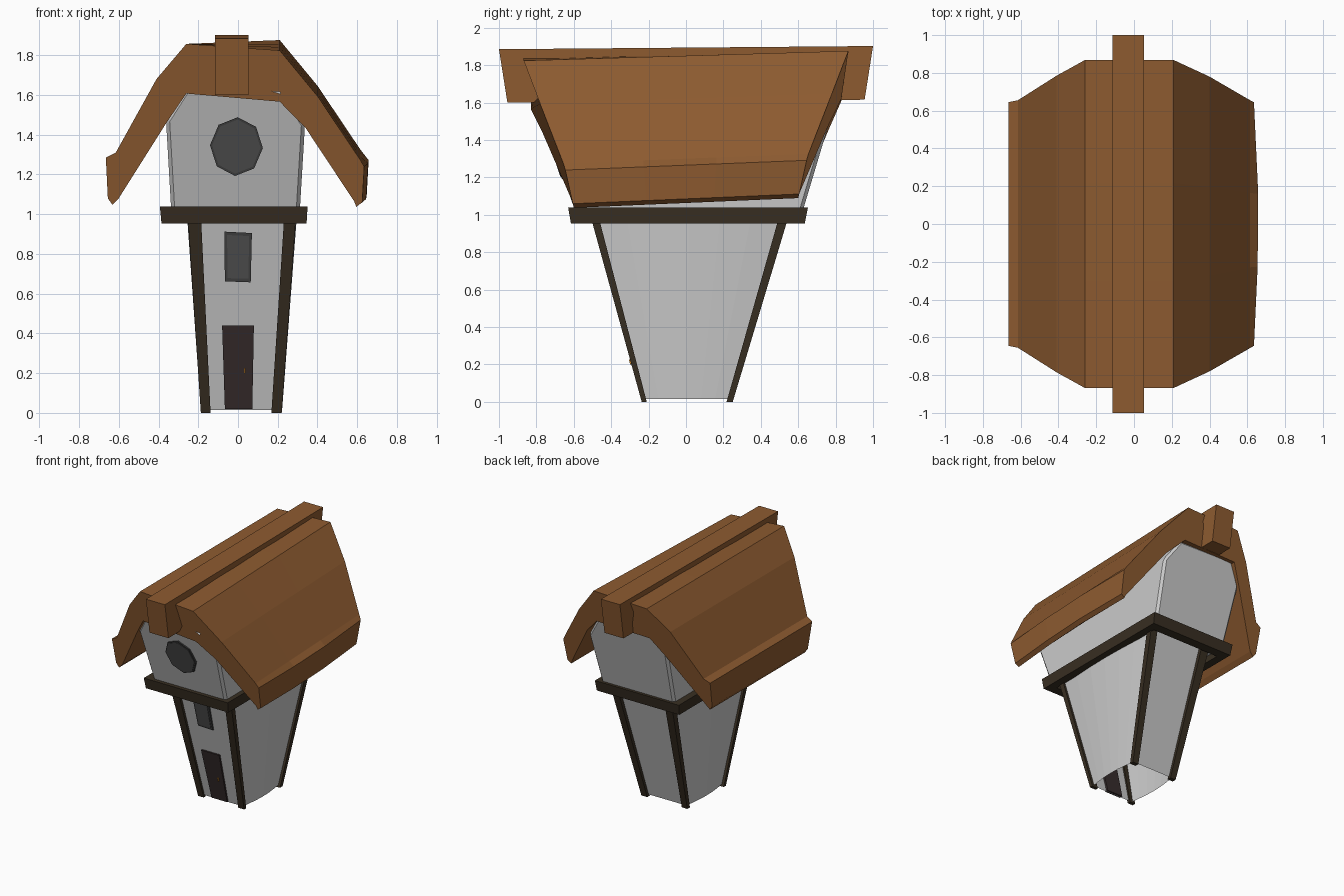
import bpy, bmesh, math

if "Cube" in bpy.data.objects:
    bpy.data.objects.remove(bpy.data.objects["Cube"])


def material(name, rgb):
    m = bpy.data.materials.new(name)
    m.diffuse_color = (*rgb, 1)
    m.use_nodes = True
    m.node_tree.nodes["Principled BSDF"].inputs["Base Color"].default_value = m.diffuse_color
    return m


WOOD = material("roof_wood", (0.27, 0.105, 0.03))
BEAM = material("dark_beam", (0.04, 0.028, 0.016))
DOOR = material("door_wood", (0.04, 0.027, 0.027))
RIM = material("window_rim", (0.06, 0.06, 0.06))
GLASS = material("window_glass", (0.09, 0.09, 0.09))
BRASS = material("brass", (0.6, 0.25, 0.03))


def loft(name, sections, mat=None, caps=True):
    """Skin a list of closed rings with equal point counts."""
    bm = bmesh.new()
    rings = [[bm.verts.new(p) for p in s] for s in sections]
    n = len(rings[0])
    for a, b in zip(rings, rings[1:]):
        for i in range(n):
            j = (i + 1) % n
            bm.faces.new((a[i], a[j], b[j], b[i]))
    if caps:
        bm.faces.new(rings[0])
        bm.faces.new(rings[-1])
    bmesh.ops.recalc_face_normals(bm, faces=bm.faces)
    me = bpy.data.meshes.new(name)
    bm.to_mesh(me)
    bm.free()
    ob = bpy.data.objects.new(name, me)
    bpy.context.collection.objects.link(ob)
    if mat:
        me.materials.append(mat)
    return ob


def rect(x0, x1, y0, y1, z):
    return [(x0, y0, z), (x1, y0, z), (x1, y1, z), (x0, y1, z)]


def mix(a, b, t):
    return a + (b - a) * t


# Tower shell: flat front and back, side walls bowed outward, open underneath
def tower_ring(x0, x1, y0, y1, z, bow=0.022):
    ring = []
    for i in range(7):
        t = i / 6
        ring.append((x1 + bow * math.sin(math.pi * t), mix(y0, y1, t), z))
    for i in range(7):
        t = i / 6
        ring.append((x0 - bow * math.sin(math.pi * t), mix(y1, y0, t), z))
    return ring


loft("tower_wall", [tower_ring(-0.165, 0.2, -0.225, 0.232, 0.015),
                    tower_ring(-0.235, 0.275, -0.49, 0.52, 1.0)], caps=False)

# Leaning corner posts
for side, xb, xt in (("left", (-0.187, -0.138), (-0.252, -0.186)),
                     ("right", (0.168, 0.22), (0.232, 0.291))):
    for end, yb, yt in (("front", (-0.237, -0.21), (-0.507, -0.465)),
                        ("back", (0.217, 0.25), (0.495, 0.545))):
        loft(f"{end}_{side}_post", [rect(*xb, *yb, 0.0), rect(*xt, *yt, 0.98)], BEAM)

# Belt of four beams between tower and loft
for name, b, t in (
        ("front_belt", (-0.385, 0.345, -0.615, -0.545), (-0.393, 0.35, -0.63, -0.545)),
        ("back_belt", (-0.385, 0.345, 0.56, 0.635), (-0.393, 0.35, 0.56, 0.652)),
        ("left_belt", (-0.385, -0.32, -0.56, 0.58), (-0.393, -0.32, -0.56, 0.58)),
        ("right_belt", (0.28, 0.345, -0.56, 0.58), (0.28, 0.35, -0.56, 0.58))):
    loft(name, [rect(*b, 0.953), rect(*t, 1.038)], BEAM)


# Upper room, flaring forward and back
upper = [(-0.335, 1.0), (0.31, 1.0), (0.337, 1.45), (0.225, 1.62), (-0.26, 1.63), (-0.362, 1.47)]


def room_front(z):
    return -(0.6 + 0.34 * (z - 1.04))


room = loft("upper_room", [[(x, room_front(z), z) for x, z in upper],
                           [(x, 0.63 + 0.3 * (z - 1.04), z) for x, z in upper]])
bev = room.modifiers.new("corners", "BEVEL")
bev.width = 0.018
bev.segments = 1

# Roof shell: (x, z, half depth) around the profile, outer side then inner side
profile = [(-0.26, 1.857, 0.868), (-0.41, 1.68, 0.785), (-0.615, 1.31, 0.655),
           (-0.665, 1.285, 0.645), (-0.655, 1.08, 0.605), (-0.632, 1.047, 0.6),
           (-0.60, 1.08, 0.605), (-0.36, 1.46, 0.765), (-0.26, 1.607, 0.83),
           (0.21, 1.592, 0.83), (0.34, 1.46, 0.765), (0.585, 1.09, 0.605),
           (0.625, 1.063, 0.6), (0.655, 1.085, 0.605), (0.665, 1.265, 0.645),
           (0.615, 1.3, 0.655), (0.40, 1.62, 0.78), (0.21, 1.85, 0.868)]


def roof_section(s):
    # right slope rises slightly toward the back, its eave bows out mid-length
    return [(x - (0.03 * abs(s) if x > 0.62 else 0), y * s,
             z + (0.026 * s if x > 0 else 0)) for x, z, y in profile]


loft("roof", [roof_section(s) for s in (-1, -0.35, 0.25, 1)], WOOD)

# Ridge beam with slanted ends
loft("ridge_beam", [[(-0.115, -0.955, 1.6), (0.053, -0.955, 1.6),
                     (0.053, 0.955, 1.615), (-0.115, 0.955, 1.615)],
                    [(-0.115, -1, 1.885), (0.053, -1, 1.885),
                     (0.053, 1, 1.902), (-0.115, 1, 1.902)]], WOOD)


# Door and windows laid on the sloping front walls
def tower_front(z):
    return -(0.221 + 0.269 * z)


def panel(name, pts, wall, out, mat):
    return loft(name, [[(x, wall(z) - out, z) for x, z in pts],
                       [(x, wall(z) + 0.015, z) for x, z in pts]], mat)


def octagon(r):
    return [(-0.008 + 0.9 * r * math.sin(i * math.pi / 4 + 0.05),
             1.34 + r * math.cos(i * math.pi / 4 + 0.05)) for i in range(8)]


panel("door", [(-0.066, 0.02), (0.072, 0.02), (0.08, 0.44), (-0.08, 0.44)],
      tower_front, 0.014, DOOR)
panel("door_handle", [(0.029, 0.198), (0.037, 0.198), (0.037, 0.226), (0.029, 0.226)],
      tower_front, 0.024, BRASS)
panel("window_frame", [(-0.066, 0.662), (0.064, 0.657), (0.07, 0.905), (-0.069, 0.912)],
      tower_front, 0.012, RIM)
panel("window_pane", [(-0.052, 0.678), (0.052, 0.675), (0.056, 0.89), (-0.055, 0.895)],
      tower_front, 0.016, GLASS)
panel("round_window_frame", octagon(0.148), room_front, 0.012, RIM)
panel("round_window_pane", octagon(0.136), room_front, 0.016, GLASS)
